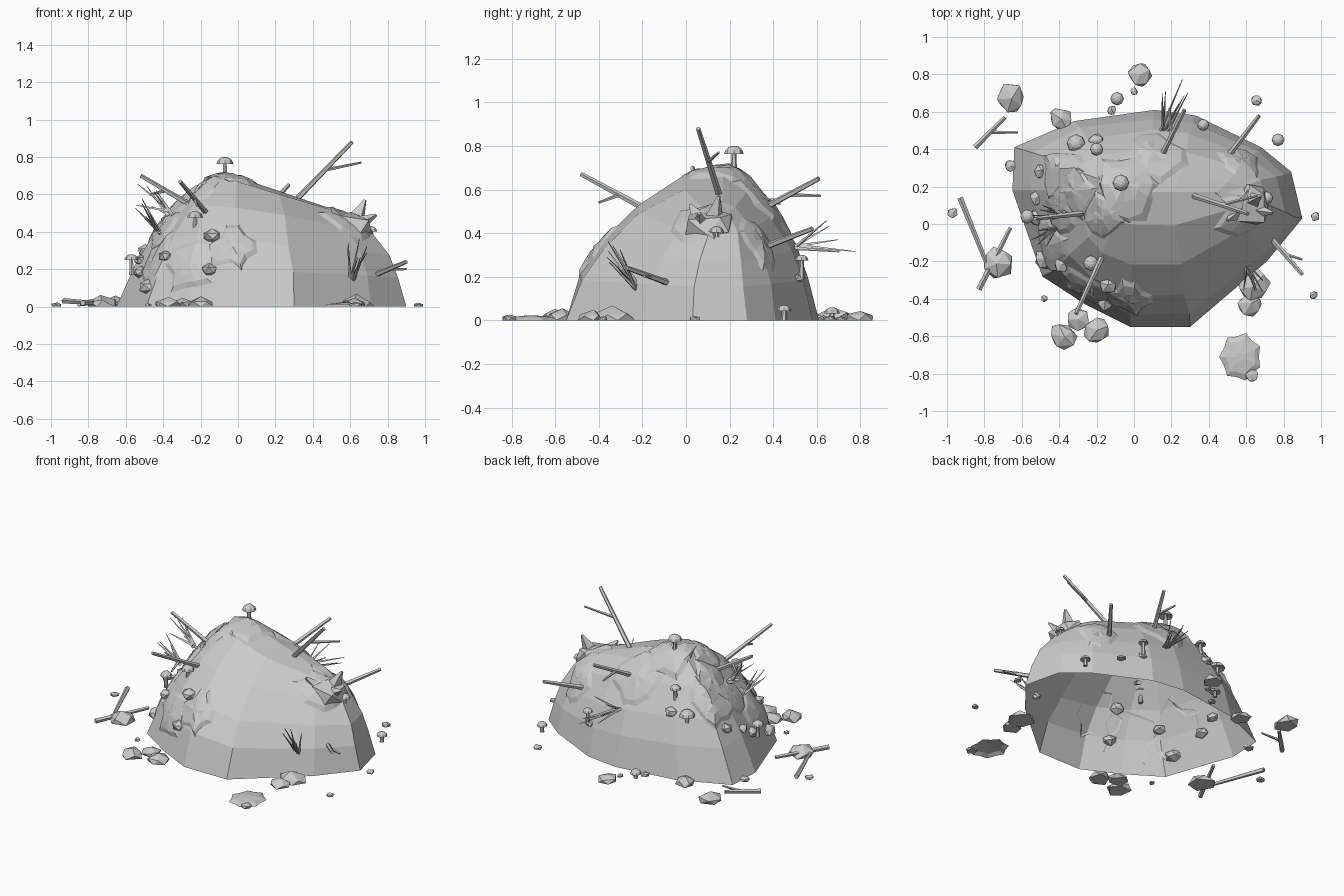
import bpy, bmesh, math, random
from mathutils import Vector, Matrix
from mathutils.bvhtree import BVHTree

random.seed(4)
if "Cube" in bpy.data.objects:
    bpy.data.objects.remove(bpy.data.objects["Cube"])

GREY = (0.6, 0.6, 0.6, 1)
stone = bpy.data.materials.new("plain grey")
stone.use_nodes = True
stone.diffuse_color = GREY
stone.node_tree.nodes["Principled BSDF"].inputs["Base Color"].default_value = GREY


def finish(bm, name):
    bmesh.ops.recalc_face_normals(bm, faces=bm.faces)
    mesh = bpy.data.meshes.new(name)
    bm.to_mesh(mesh)
    bm.free()
    mesh.materials.append(stone)
    obj = bpy.data.objects.new(name, mesh)
    bpy.context.scene.collection.objects.link(obj)


def jitter(amount):
    return Vector([random.uniform(-amount, amount) for _ in range(3)])


def stick(bm, a, b, r1, r2, sides=5):
    a, b = Vector(a), Vector(b)
    d = b - a
    turn = d.to_track_quat('Z', 'Y').to_matrix().to_4x4()
    bmesh.ops.create_cone(bm, cap_ends=True, segments=sides, radius1=r1, radius2=r2,
                          depth=d.length, matrix=Matrix.Translation((a + b) / 2) @ turn)


def rock(bm, centre, r, flat=0.75, rough=0.15):
    spin = Matrix.Rotation(random.uniform(0, 6), 4, 'Z')
    res = bmesh.ops.create_icosphere(bm, subdivisions=1, radius=r)
    for v in res["verts"]:
        v.co = spin @ (v.co + jitter(r * rough))
        v.co.z *= flat
        v.co += Vector(centre)


def loft(bm, rings, cap=False):
    rows = [[bm.verts.new(p) for p in ring] for ring in rings]
    n = len(rows[0])
    for low, high in zip(rows, rows[1:]):
        for i in range(n):
            j = (i + 1) % n
            bm.faces.new((low[i], low[j], high[j], high[i]))
    if cap:
        bm.faces.new(rows[-1])


# Mound: base outline drawn up to a sloping ridge, open underneath
outline = [(0.90, 0.03), (0.84, 0.28), (0.68, 0.41), (0.33, 0.58), (0.11, 0.61),
           (-0.32, 0.55), (-0.64, 0.41), (-0.65, 0.18), (-0.49, -0.28),
           (-0.26, -0.43), (-0.02, -0.55), (0.30, -0.55), (0.71, -0.20)]
profile = [(0, 0), (0.10, 0.30), (0.24, 0.53), (0.47, 0.77), (0.75, 0.95), (1, 1)]
rings = []
for inset, rise in profile:
    ring = []
    for x, y in outline:
        qx = min(max(x * 0.65, -0.05), 0.5)
        qz = 0.71 - 0.34 * (qx + 0.05)
        lean = inset ** 0.8 if x < -0.4 else inset
        p = Vector((x + (qx - x) * lean, y + (0.17 - y) * inset, qz * rise))
        ring.append(p + (jitter(0.008) if 0 < inset < 1 else Vector()))
    rings.append(ring)
bm = bmesh.new()
loft(bm, rings)
bmesh.ops.remove_doubles(bm, verts=bm.verts, dist=0.002)
bmesh.ops.recalc_face_normals(bm, faces=bm.faces)
tree = BVHTree.FromBMesh(bm)
finish(bm, "mound")


def outward(n):
    return -n if n.dot(Vector((0, 0, 1))) < 0 else n


# Moss patches: ragged sheets draped over the mound, thin at the rim
bm = bmesh.new()
patches = [(-0.03, -0.42, 0.33, 0.15), (-0.25, -0.35, 0.22, 0.17), (-0.47, -0.12, 0.25, 0.18),
           (-0.05, 0.22, 0.70, 0.25), (0.10, 0.40, 0.55, 0.19), (-0.36, 0.30, 0.42, 0.19),
           (0.58, 0.05, 0.45, 0.18), (0.57, 0.33, 0.36, 0.16), (-0.42, 0.08, 0.45, 0.15),
           (-0.14, 0.05, 0.62, 0.15), (-0.30, 0.18, 0.55, 0.15)]
for x, y, z, r in patches:
    centre, n, _, _ = tree.find_nearest(Vector((x, y, z)))
    turn = outward(n).to_track_quat('Z', 'Y').to_matrix()
    reach = [random.uniform(0.7, 1.2) * r for _ in range(12)]
    rows = []
    for frac, lift in ((1, -0.003), (0.75, 0.008), (0.4, 0.013), (0.1, 0.015)):
        row = []
        for i, length in enumerate(reach):
            a = math.tau * i / len(reach)
            p = centre + turn @ Vector((math.cos(a), math.sin(a), 0)) * length * frac
            hit, hn, _, _ = tree.find_nearest(p)
            row.append(hit + outward(hn) * (lift + random.uniform(0, 0.008) * (frac < 1)))
        rows.append(row)
    loft(bm, rows, cap=True)
finish(bm, "moss_patches")

# Loose patch lying on the ground
bm = bmesh.new()
rows = []
for frac, z in ((1, 0), (0.75, 0.014), (0.2, 0.022)):
    rows.append([(0.57 + 0.115 * frac * math.cos(a) * w, -0.71 + 0.13 * frac * math.sin(a) * w, z)
                 for a, w in ((math.tau * i / 14, 0.85 + 0.15 * (i % 2)) for i in range(14))])
loft(bm, rows, cap=True)
finish(bm, "ground_moss")

# Rocks scattered around the foot
bm = bmesh.new()
for x, y, r in [(-0.66, 0.68, 0.085), (0.03, 0.80, 0.068), (-0.39, 0.56, 0.066), (-0.73, -0.21, 0.09),
                (0.64, -0.33, 0.095), (0.62, -0.43, 0.065), (-0.38, -0.60, 0.075), (-0.20, -0.57, 0.072),
                (-0.30, -0.51, 0.065), (-0.97, 0.06, 0.028), (0.97, 0.04, 0.025), (0.96, -0.38, 0.025),
                (0.655, 0.66, 0.03), (0.63, -0.81, 0.035), (-0.66, 0.31, 0.032),
                (-0.48, -0.40, 0.02), (0.0, 0.71, 0.022), (-0.12, 0.61, 0.027)]:
    rock(bm, (x, y, 0.006), r, 0.62)
for v in bm.verts:
    v.co.z = max(v.co.z, 0)
finish(bm, "ground_rocks")

# Rocks stuck in the slopes
bm = bmesh.new()
for x, y, z, r in [(-0.15, -0.36, 0.40, 0.05), (-0.16, -0.43, 0.20, 0.045), (-0.52, -0.2, 0.12, 0.055),
                   (-0.56, 0.02, 0.20, 0.045), (-0.5, 0.28, 0.30, 0.045), (-0.2, 0.45, 0.40, 0.045),
                   (0.37, 0.53, 0.20, 0.03), (-0.57, 0.12, 0.28, 0.04), (-0.42, -0.25, 0.30, 0.045)]:
    rock(bm, tree.find_nearest(Vector((x, y, z)))[0], r)
finish(bm, "slope_rocks")

# Jagged outcrop on the low end of the ridge
bm = bmesh.new()
rock(bm, (0.61, 0.11, 0.43), 0.125, 0.75, 0.25)
for base, tip in [((0.52, 0.10, 0.45), (0.43, 0.17, 0.54)), ((0.62, 0.12, 0.44), (0.68, 0.15, 0.57)),
                  ((0.60, 0.08, 0.42), (0.74, 0.06, 0.49)), ((0.58, 0.08, 0.43), (0.50, 0.02, 0.53))]:
    stick(bm, base, tip, 0.06, 0.008, 4)
finish(bm, "outcrop")

# Twigs, each a tapered stem with an optional side branch
bm = bmesh.new()
twigs = [((0.32, 0.15, 0.58), (0.61, 0.055, 0.88), (0.66, 0.15, 0.77)),
         ((-0.15, -0.13, 0.48), (-0.31, -0.48, 0.67), (-0.22, -0.40, 0.54)),
         ((-0.25, 0.06, 0.54), (-0.52, 0.03, 0.70), (-0.47, 0.12, 0.60)),
         ((0.13, 0.33, 0.50), (0.27, 0.61, 0.65), (0.19, 0.62, 0.57)),
         ((0.51, 0.37, 0.34), (0.67, 0.58, 0.42), None),
         ((0.71, -0.05, 0.16), (0.90, -0.27, 0.24), (0.90, -0.19, 0.20)),
         ((-0.83, -0.35, 0.02), (-0.66, -0.02, 0.03), None),
         ((-0.93, 0.14, 0.03), (-0.78, -0.23, 0.02), None),
         ((-0.85, 0.41, 0.015), (-0.69, 0.57, 0.03), (-0.62, 0.49, 0.02))]
for a, b, side in twigs:
    stick(bm, a, b, 0.016, 0.011)
    if side:
        stick(bm, Vector(a).lerp(Vector(b), 0.5), side, 0.010, 0.006)
finish(bm, "twigs")

# Grass tufts: fans of thin blades
bm = bmesh.new()
for base, tip, spread in [((0.60, -0.21, 0.13), (0.64, -0.33, 0.31), 0.06),
                          ((0.15, 0.48, 0.33), (0.22, 0.70, 0.38), 0.08),
                          ((-0.36, 0.05, 0.50), (-0.49, 0.04, 0.60), 0.07),
                          ((-0.42, -0.03, 0.40), (-0.50, -0.06, 0.52), 0.06)]:
    for _ in range(7):
        stick(bm, Vector(base) + jitter(0.015), Vector(tip) + jitter(spread), 0.010, 0.002, 3)
finish(bm, "grass_tufts")

# Mushrooms: straight stem under a shallow cap
bm = bmesh.new()
for x, y, top, r in [(-0.07, 0.22, 0.80, 0.045), (-0.23, -0.21, 0.51, 0.042), (-0.57, 0.04, 0.28, 0.038),
                     (0.71, 0.14, 0.43, 0.034), (0.77, 0.45, 0.07, 0.034), (-0.09, 0.67, 0.06, 0.036),
                     (-0.31, 0.43, 0.43, 0.05), (0.37, 0.53, 0.30, 0.032), (-0.20, 0.40, 0.56, 0.035)]:
    low = max(top - 0.11, 0)
    stick(bm, (x, y, low), (x, y, top - 0.015), 0.014, 0.010, 6)
    cap = [(0.25, -0.6), (1, -0.8), (0.85, -0.4), (0.5, -0.1), (0.2, 0)]
    loft(bm, [[(x + r * w * math.cos(math.tau * i / 8), y + r * w * math.sin(math.tau * i / 8), top + r * h)
               for i in range(8)] for w, h in cap], cap=True)
finish(bm, "mushrooms")
